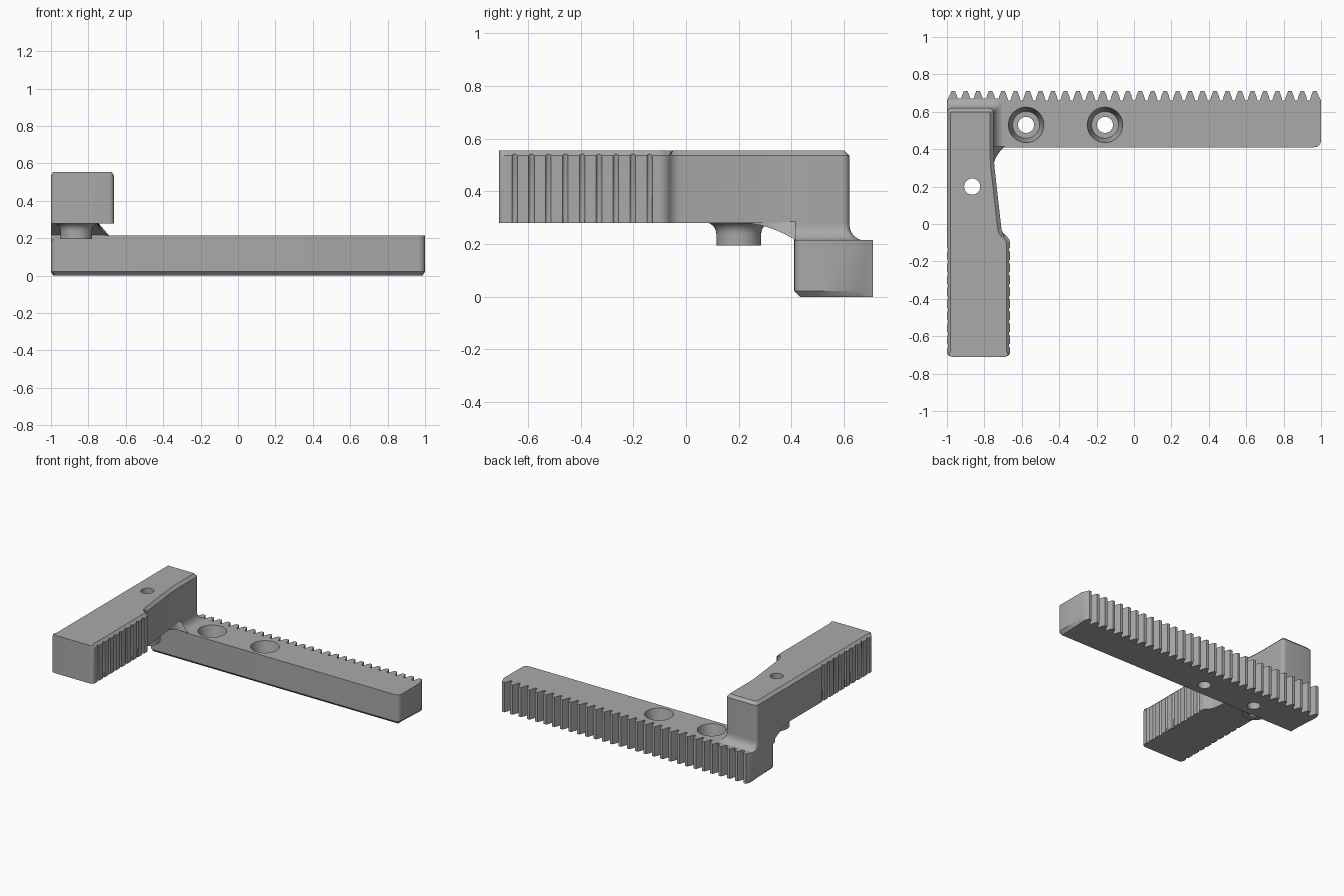
import bpy, bmesh, math
from mathutils import Vector

cube = bpy.data.objects.get("Cube")
if cube:
    bpy.data.objects.remove(cube, do_unlink=True)

GREY = (0.4, 0.4, 0.4, 1)
mat = bpy.data.materials.new("plain grey")
mat.use_nodes = True
mat.diffuse_color = GREY
mat.node_tree.nodes["Principled BSDF"].inputs["Base Color"].default_value = GREY


def outline(corners, steps=5):
    """Closed outline from (x, y, radius) corners, each rounded by its radius."""
    pts = []
    for i, (x, y, r) in enumerate(corners):
        p = Vector((x, y))
        if r == 0:
            pts.append(p)
            continue
        a = p + (Vector(corners[i - 1][:2]) - p).normalized() * r
        b = p + (Vector(corners[(i + 1) % len(corners)][:2]) - p).normalized() * r
        for k in range(steps + 1):
            t = k / steps
            pts.append(a * (1 - t) ** 2 + p * 2 * t * (1 - t) + b * t * t)
    return pts


def loft(name, rings):
    """Solid skinned through rings of 3D points with equal counts."""
    bm = bmesh.new()
    loops = [[bm.verts.new(p) for p in ring] for ring in rings]
    for low, high in zip(loops, loops[1:]):
        for i in range(len(low)):
            bm.faces.new((low[i - 1], low[i], high[i], high[i - 1]))
    bm.faces.new(loops[0])
    bm.faces.new(loops[-1])
    bmesh.ops.recalc_face_normals(bm, faces=bm.faces)
    mesh = bpy.data.meshes.new(name)
    bm.to_mesh(mesh)
    bm.free()
    mesh.materials.append(mat)
    ob = bpy.data.objects.new(name, mesh)
    bpy.context.collection.objects.link(ob)
    return ob


def at(pts, z):
    return [(p[0], p[1], z) for p in pts]


def turned(name, x, y, profile, sides=32):
    """Round part about a vertical axis from (radius, z) pairs."""
    turn = [math.tau * i / sides for i in range(sides)]
    return loft(name, [[(x + r * math.cos(a), y + r * math.sin(a), z) for a in turn]
                       for r, z in profile])


def activate(ob):
    bpy.ops.object.select_all(action='DESELECT')
    ob.select_set(True)
    bpy.context.view_layer.objects.active = ob


def cut(ob, cutter):
    cutter.hide_render = True
    mod = ob.modifiers.new("cut", 'BOOLEAN')
    mod.operation, mod.solver, mod.object = 'DIFFERENCE', 'EXACT', cutter
    activate(ob)
    bpy.ops.object.modifier_apply(modifier=mod.name)
    bpy.data.objects.remove(cutter, do_unlink=True)


# Toothed bar: rounded front corners, thirty teeth along the back
TEETH, ROOT, TIP = 30, 0.66, 0.71
pitch = 2 / TEETH
bar = outline([(-1, 0.5, 0), (-1, 0.41, 0.04), (1, 0.41, 0.04), (1, 0.5, 0)])
for i in reversed(range(TEETH)):
    c = -1 + pitch * (i + 0.5)
    right = 1 if i == TEETH - 1 else c + 0.027
    left = -1 if i == 0 else c - 0.027
    bar += [Vector(p) for p in ((right, ROOT), (c + 0.02, 0.685), (c + 0.01, TIP),
                                (c - 0.01, TIP), (c - 0.02, 0.685), (left, ROOT))]


def chamfered(p):
    d = 0.022 * min(1, (TIP - p.y) / 0.09)
    return (max(-1 + d, min(1 - d, p.x)), max(0.41 + d, p.y))


rack = loft("toothed_bar", [at(map(chamfered, bar), 0), at(bar, 0.022), at(bar, 0.215)])

# Stepped screw holes through the bar
for x in (-0.577, -0.155):
    cut(rack, turned("screw_hole", x, 0.53, [(0.043, -0.1), (0.043, 0.1), (0.072, 0.1),
                                             (0.095, 0.215), (0.095, 0.3)]))

# Handle: waisted outline with a chamfered top that fades out at the front
grip = outline([(-1, -0.71, 0.03), (-0.663, -0.71, 0.03), (-0.663, -0.075, 0.03),
                (-0.706, -0.05, 0.03), (-0.75, 0.34, 0.06), (-0.75, 0.62, 0.03),
                (-1, 0.62, 0.03)])


def inset(pts, depth):
    out = []
    for i, p in enumerate(pts):
        a = (p - pts[i - 1]).normalized()
        b = (pts[(i + 1) % len(pts)] - p).normalized()
        t = (a + b).normalized()
        d = depth * min(1, max(0, (p.y + 0.71) / 0.03))
        out.append(p + Vector((-t.y, t.x)) * d)
    return out


handle = loft("handle", [at(grip, 0.28), at(grip, 0.535), at(inset(grip, 0.02), 0.555)])

# Finger grooves down both sides of the handle
for i in range(9):
    y = -0.65 + 0.064 * i
    for x in (-1.001, -0.662):
        cut(handle, turned("groove", x, y, [(0.011, 0.2), (0.011, 0.535), (0.006, 0.545)], 12))

# Neck: joins handle and bar, flaring at its foot to the back and left
neck_rings = []
R = 0.06
for k in range(8):
    a = math.pi / 2 * k / 7
    o = R * (1 - math.sin(a))
    z = 0.213 + R * (1 - math.cos(a))
    neck_rings.append(at(outline([(-1, 0.41, 0), (-0.75 + o, 0.41, 0),
                                  (-0.75 + o, min(0.62 + o, 0.67), 0.03),
                                  (-1, min(0.62 + o, 0.67), 0.03)]), z))
neck_rings.insert(0, [(x, y, 0.19) for x, y, z in neck_rings[0]])
neck_rings.append([(x, y, 0.3) for x, y, z in neck_rings[-1]])
loft("neck", neck_rings)

# Web: curved underside running from the bar up into the handle
web = []
for k in range(11):
    t = k / 10
    y, z = 0.2 + 0.215 * t, 0.281 - 0.066 * t * t
    flare = 0.06 * max(0, (t - 0.5) / 0.5) ** 2
    web.append([(-1, y, z), (-0.75 + flare, y, z), (-0.75, y, 0.285), (-1, y, 0.285)])
loft("web", web)

# Boss under the handle, flaring into it, with a pin hole through both
flare = [(0.085 + 0.045 * (1 - math.cos(a)), 0.238 + 0.045 * math.sin(a))
         for a in (math.pi / 2 * k / 6 for k in range(7))]
boss = turned("boss", -0.865, 0.2, [(0.085, 0.195)] + flare)
for part in (handle, boss, bpy.data.objects["web"]):
    cut(part, turned("pin_hole", -0.865, 0.2, [(0.043, 0.1), (0.043, 0.7)]))

# Smooth shading with sharp edges kept
for ob in [o for o in bpy.context.scene.objects if o.type == 'MESH']:
    activate(ob)
    bpy.ops.object.shade_smooth_by_angle(angle=math.radians(30))
